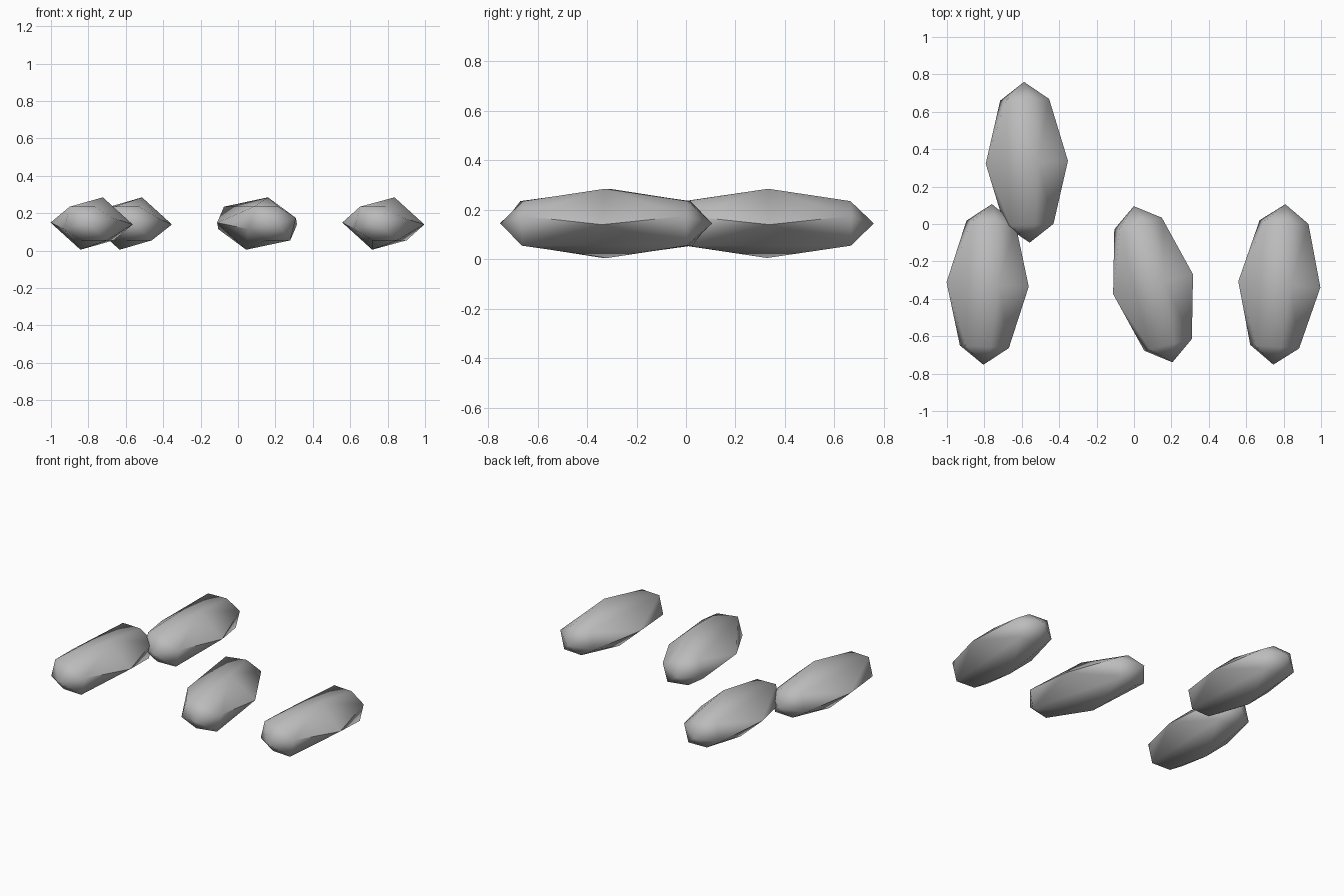
import bpy, bmesh, math

if "Cube" in bpy.data.objects:
    bpy.data.objects.remove(bpy.data.objects["Cube"])

grey = bpy.data.materials.new("plain grey")
grey.diffuse_color = (0.5, 0.5, 0.5, 1)
grey.use_nodes = True
grey.node_tree.nodes["Principled BSDF"].inputs["Base Color"].default_value = grey.diffuse_color

# Half of each cross-section (x, z); the other half is its point reflection
HALF_RING = [(-0.1, 0.09), (0.035, 0.09), (0.131, 0.03)]
HALF_MIDDLE = [(0.22, -0.005), (0.06, 0.14)]
RING_Y, TIP_Y, CENTRE_Z = 0.334, 0.43, 0.145


def full(half):
    return half + [(-x, -z) for x, z in half]


def make_grain(name, x, y, degrees):
    """Faceted elongated grain: two tips, two end rings and a wide middle."""
    bm = bmesh.new()
    for side in (-1, 1):
        bm.verts.new((0, side * TIP_Y, 0))
        for px, pz in full(HALF_RING):
            bm.verts.new((px, side * RING_Y, pz))
    for px, pz in full(HALF_MIDDLE):
        bm.verts.new((px, 0, pz))
    bmesh.ops.convex_hull(bm, input=bm.verts)
    bmesh.ops.recalc_face_normals(bm, faces=bm.faces)
    mesh = bpy.data.meshes.new(name)
    bm.to_mesh(mesh)
    bm.free()
    mesh.materials.append(grey)
    obj = bpy.data.objects.new(name, mesh)
    bpy.context.collection.objects.link(obj)
    obj.location = (x, y, CENTRE_Z)
    obj.rotation_euler.z = math.radians(degrees)
    # Smooth surface, crisp only at the hardest corners
    bpy.ops.object.select_all(action='DESELECT')
    obj.select_set(True)
    bpy.context.view_layer.objects.active = obj
    bpy.ops.object.shade_smooth_by_angle(angle=math.radians(60))


# Four scattered grains
make_grain("left_grain", -0.7825, -0.323, -3.0)
make_grain("back_grain", -0.573, 0.33, 2.0)
make_grain("middle_grain", 0.102, -0.322, 13.9)
make_grain("right_grain", 0.777, -0.323, -4.3)
